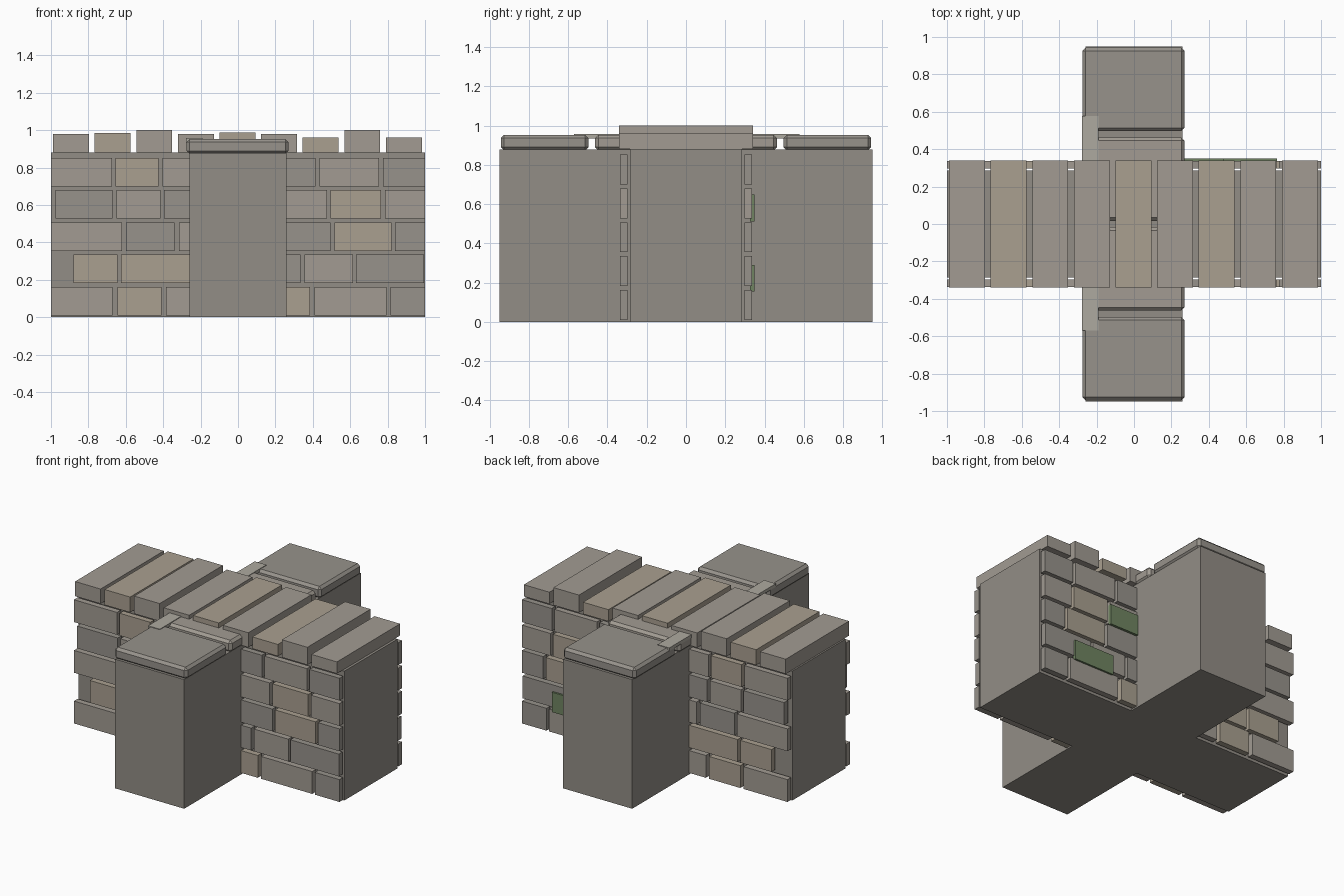
import bpy, bmesh
from mathutils import Matrix, Vector

if "Cube" in bpy.data.objects:
    bpy.data.objects.remove(bpy.data.objects["Cube"])


def material(name, r, g, b):
    m = bpy.data.materials.new(name)
    m.diffuse_color = (r, g, b, 1)
    m.use_nodes = True
    m.node_tree.nodes["Principled BSDF"].inputs["Base Color"].default_value = m.diffuse_color
    return m


MORTAR = material("mortar", 0.29, 0.27, 0.24)
STONE = [material("grey_stone", 0.36, 0.33, 0.29),
         material("dark_stone", 0.31, 0.29, 0.26),
         material("tan_stone", 0.40, 0.35, 0.28)]
PALE = material("pale_stone", 0.42, 0.40, 0.35)
MOSS = material("moss", 0.16, 0.23, 0.12)


def box(name, x, y, z, mat, bevel=0):
    lo, hi = Vector((x[0], y[0], z[0])), Vector((x[1], y[1], z[1]))
    bm = bmesh.new()
    bmesh.ops.create_cube(bm, size=1, matrix=Matrix.Translation((lo + hi) / 2)
                          @ Matrix.Diagonal((*(hi - lo), 1)))
    if bevel:
        bmesh.ops.bevel(bm, geom=bm.edges[:], offset=bevel, segments=1, affect='EDGES')
    me = bpy.data.meshes.new(name)
    bm.to_mesh(me)
    bm.free()
    me.materials.append(mat)
    ob = bpy.data.objects.new(name, me)
    bpy.context.collection.objects.link(ob)
    return ob


# crossing wall cores
box("long_wall_core", (-1, 1), (-0.285, 0.285), (0, 0.88), MORTAR)
box("cross_wall_core", (-0.26, 0.26), (-0.95, 0.95), (0, 0.879), MORTAR)

# facing stones: start and end of every stone per course, front and back
front = [
    [(-1, -.67), (-.645, -.41), (-.385, -.25), (.25, .385), (.41, .795), (.815, 1)],
    [(-.88, -.645), (-.625, -.25), (.25, .335), (.355, .615), (.63, .995)],
    [(-1, -.62), (-.6, -.34), (-.315, -.25), (.25, .495), (.515, .82), (.84, 1)],
    [(-.975, -.67), (-.65, -.415), (-.395, -.25), (.25, .475), (.495, .765), (.785, 1)],
    [(-1, -.675), (-.655, -.425), (-.405, -.25), (.25, .415), (.435, .755), (.775, 1)],
]
tan = {(0, 1), (0, 3), (1, 0), (1, 1), (2, 4), (3, 4), (4, 1)}
for side, label in ((-1, "front"), (1, "back")):
    for row, course in enumerate(front):
        z0 = 0.01 + 0.1725 * row
        for i, span in enumerate(course):
            mat = STONE[2] if (row, i) in tan else STONE[(row + i) % 2]
            y = sorted((side * 0.297, side * 0.337))
            box(f"{label}_stone_{row}_{i}", span, y, (z0, z0 + 0.152), mat)

# moss patches on the back face
box("moss_patch_low", (0.46, 0.765), (0.325, 0.35), (0.155, 0.29), MOSS)
box("moss_patch_high", (0.22, 0.48), (0.325, 0.35), (0.51, 0.65), MOSS)

# upright coping stones of uneven height
tops = [.98, .985, 1.0, .98, .987, .98, .96, 1.0, .96]
for i, top in enumerate(tops):
    x = -0.893 + 0.2225 * i
    box(f"coping_stone_{i}", (x - .096, x + .096), (-.34, .34), (.88, top),
        STONE[2] if i in (1, 4, 6) else STONE[0])

# chamfered cap slabs along the cross wall
for i, y in enumerate((-0.72, -0.24, 0.24, 0.72)):
    box(f"cap_slab_{i}", (-0.275, 0.27), (y - .223, y + .223), (.873, .953),
        STONE[0] if i in (1, 2) else STONE[1], 0.017)

# pale strip laid over the slab edge
box("pale_strip", (-0.278, -0.19), (-0.57, 0.577), (0.935, 0.957), PALE)
